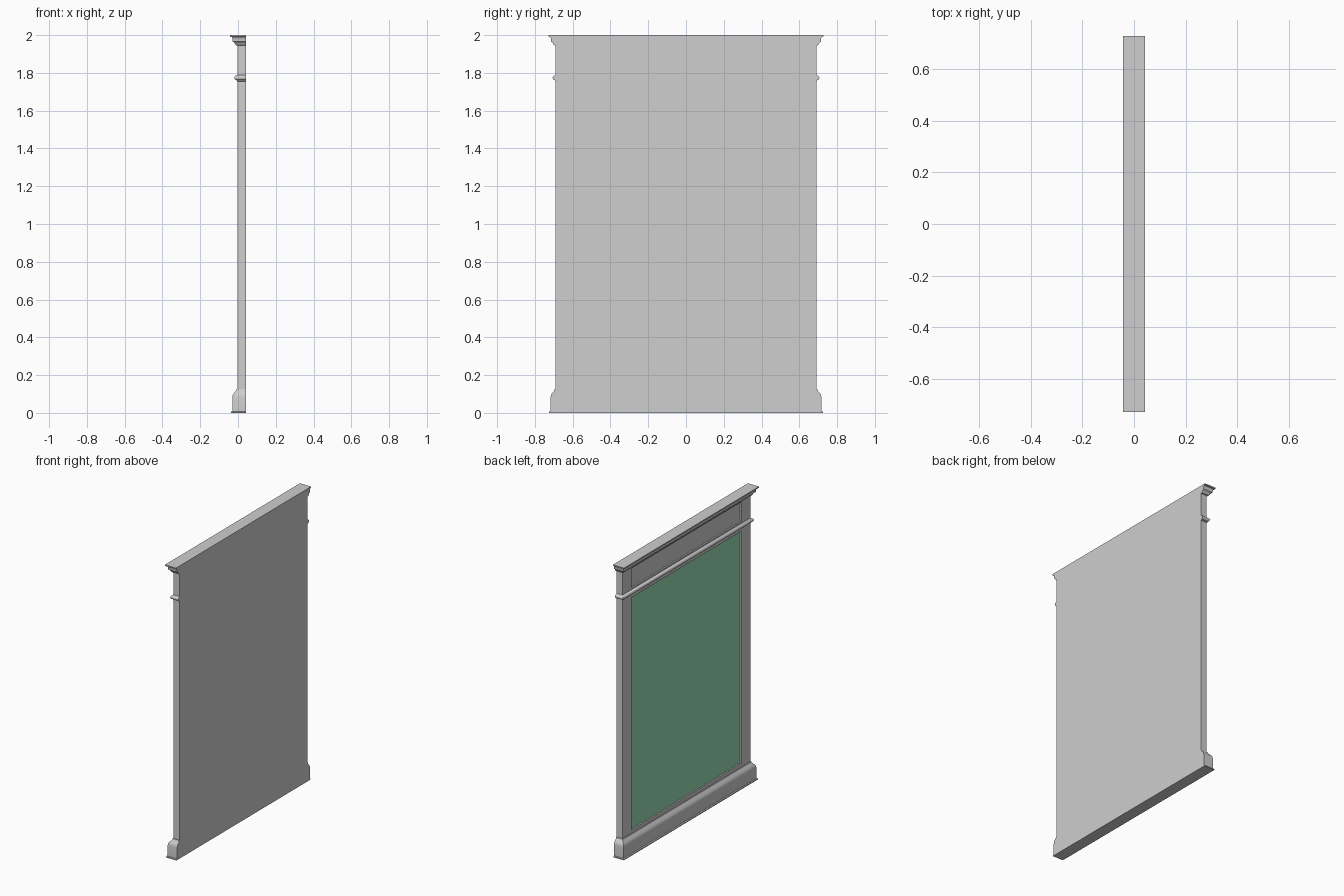
import bpy
import bmesh
import math

cube = bpy.data.objects.get("Cube")
if cube:
    bpy.data.objects.remove(cube, do_unlink=True)

BACK = 0.042      # flat rear plane
FACE = -0.003     # plane of the decorated face
HALF = 0.69       # half width of the plain wall


def make_material(name, rgb):
    mat = bpy.data.materials.new(name)
    mat.use_nodes = True
    colour = (*rgb, 1.0)
    mat.diffuse_color = colour
    mat.node_tree.nodes["Principled BSDF"].inputs["Base Color"].default_value = colour
    return mat


GREY = make_material("grey paint", (0.62, 0.62, 0.62))
GREEN = make_material("green panel", (0.32, 0.69, 0.44))


def loft(profile):
    """Stack mitred outlines; each profile point is (overhang, height)."""
    bm = bmesh.new()
    rings = []
    for out, z in profile:
        w, f = HALF + out, FACE - out
        corners = [(BACK, -w), (BACK, w), (f, w), (f, -w)]
        rings.append([bm.verts.new((x, y, z)) for x, y in corners])
    for low, high in zip(rings, rings[1:]):
        for i in range(4):
            j = (i + 1) % 4
            bm.faces.new((low[i], low[j], high[j], high[i]))
    bm.faces.new(list(reversed(rings[0])))
    bm.faces.new(rings[-1])
    bm.normal_update()
    return bm


def recess(bm, half_width, bottom, top, depth, index):
    """Sink a rectangular panel into the decorated face."""
    face = min(bm.faces, key=lambda f: f.calc_center_median().x)
    middle = face.calc_center_median().z
    bmesh.ops.inset_individual(bm, faces=[face], thickness=0.01)
    for v in face.verts:
        v.co.y = math.copysign(half_width, v.co.y)
        v.co.z = top if v.co.z > middle else bottom
    panel = bmesh.ops.extrude_discrete_faces(bm, faces=[face])["faces"][0]
    bmesh.ops.translate(bm, verts=panel.verts, vec=(depth, 0, 0))
    panel.material_index = index


def finish(bm, name, smooth=False):
    bmesh.ops.recalc_face_normals(bm, faces=bm.faces)
    mesh = bpy.data.meshes.new(name)
    bm.to_mesh(mesh)
    bm.free()
    mesh.materials.append(GREY)
    mesh.materials.append(GREEN)
    obj = bpy.data.objects.new(name, mesh)
    bpy.context.collection.objects.link(obj)
    if smooth:
        bpy.ops.object.select_all(action="DESELECT")
        obj.select_set(True)
        bpy.context.view_layer.objects.active = obj
        bpy.ops.object.shade_smooth_by_angle(angle=math.radians(35))


# Skirting with a thin foot and a curved top
skirting = [(0.035, 0), (0.035, 0.006), (0.027, 0.008), (0.027, 0.08),
            (0.025, 0.093), (0.021, 0.102), (0.009, 0.115), (0.006, 0.12),
            (0.005, 0.126), (0, 0.126)]
finish(loft(skirting), "skirting", True)

# Main wall with the large coloured panel
wall = loft([(0, 0.126), (0, 1.755)])
recess(wall, 0.593, 0.148, 1.736, 0.01, 1)
finish(wall, "wall")

# Dado rail: small fillets around a half-round bead
bead = [(0.004 + 0.012 * math.sin(a), 1.774 - 0.012 * math.cos(a))
        for a in (math.pi * i / 8 for i in range(9))]
rail = [(0, 1.755), (0.004, 1.757)] + bead + [(0, 1.79)]
finish(loft(rail), "rail", True)

# Frieze with a sunken panel
frieze = loft([(0, 1.79), (0, 1.945)])
recess(frieze, 0.593, 1.8, 1.935, 0.01, 0)
finish(frieze, "frieze")

# Stepped cornice with a cove under the top slab
cornice = [(0, 1.945), (0.01, 1.947), (0.013, 1.955), (0.018, 1.962),
           (0.026, 1.966), (0.026, 1.984), (0.03, 1.99), (0.039, 1.992),
           (0.039, 2.0)]
finish(loft(cornice), "cornice", True)
